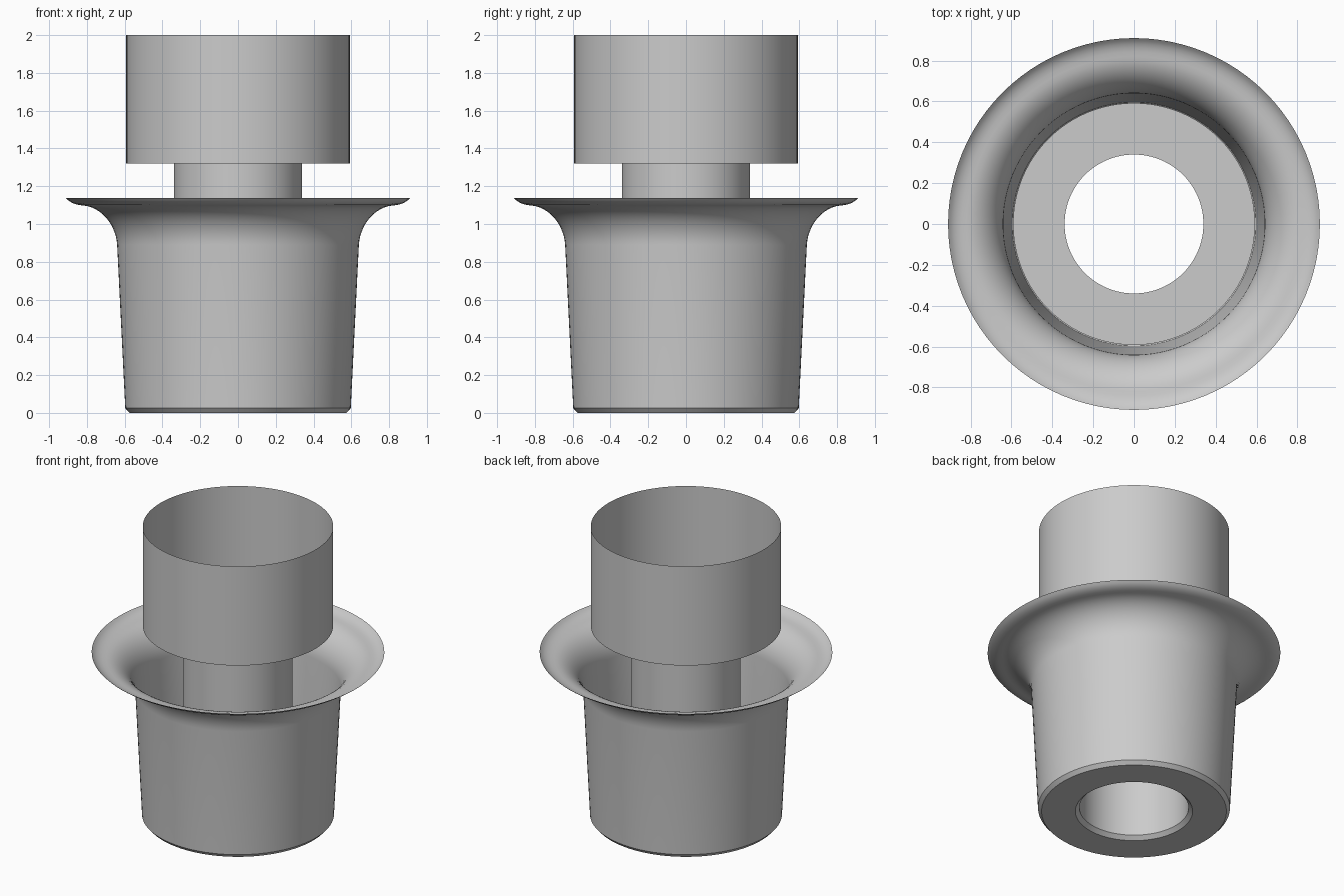
import bpy, bmesh, math
from mathutils import Vector
from mathutils.geometry import interpolate_bezier

cube = bpy.data.objects.get("Cube")
if cube:
    bpy.data.objects.remove(cube, do_unlink=True)

SEGMENTS = 96

grey = bpy.data.materials.new("plain_grey")
grey.use_nodes = True
colour = (0.6, 0.6, 0.6, 1)
grey.diffuse_color = colour
grey.node_tree.nodes["Principled BSDF"].inputs["Base Color"].default_value = colour


def lathe(name, profile):
    """Revolve (radius, height) points into a thin surface."""
    bm = bmesh.new()
    rings = []
    for r, z in profile:
        angles = [math.tau * i / SEGMENTS for i in range(SEGMENTS)]
        rings.append([bm.verts.new((r * math.cos(a), r * math.sin(a), z)) for a in angles])
    for low, high in zip(rings, rings[1:]):
        for i in range(SEGMENTS):
            j = (i + 1) % SEGMENTS
            bm.faces.new((low[i], low[j], high[j], high[i]))
    mesh = bpy.data.meshes.new(name)
    bm.to_mesh(mesh)
    bm.free()
    mesh.materials.append(grey)
    obj = bpy.data.objects.new(name, mesh)
    bpy.context.collection.objects.link(obj)
    bpy.ops.object.select_all(action='DESELECT')
    obj.select_set(True)
    bpy.context.view_layer.objects.active = obj
    bpy.ops.object.shade_smooth_by_angle(angle=math.radians(30))
    return obj


def curve(points, count):
    return [tuple(p) for p in interpolate_bezier(*[Vector(p) for p in points], count)]


# Tapered lower cup with chamfered floor and flared rim
flare = curve([(0.64, 0.89), (0.645, 0.99), (0.72, 1.09), (0.82, 1.098)], 14)
lip = curve([(0.82, 1.098), (0.86, 1.101), (0.89, 1.112), (0.91, 1.137)], 6)
lathe("lower_cup", [(0.34, 0.025), (0.365, 0), (0.575, 0), (0.597, 0.025)] + flare + lip[1:])

# Central tube open at both ends
lathe("centre_tube", [(0.34, 0.025), (0.34, 1.32)])

# Open upper cup with a ring floor around the tube
lathe("upper_cup", [(0.34, 1.32), (0.592, 1.32), (0.592, 2)])
